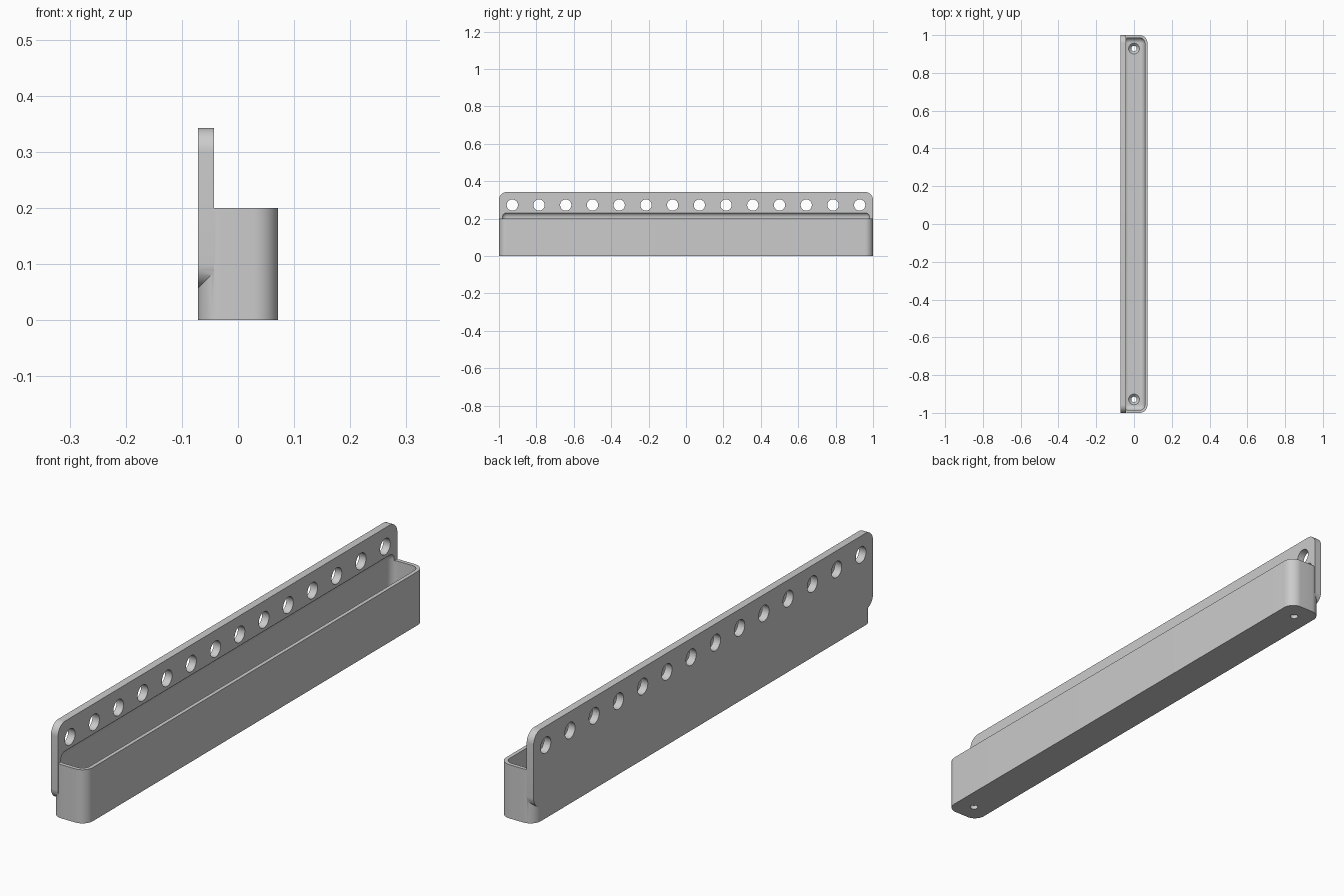
import bpy, bmesh
from math import sin, cos, pi

U = 1 / 70          # design unit; the tray is 140 units long
SEG = 12            # segments per quarter arc

cube = bpy.data.objects.get("Cube")
if cube:
    bpy.data.objects.remove(cube, do_unlink=True)

grey = bpy.data.materials.new("light grey plastic")
grey.use_nodes = True
grey.diffuse_color = (0.6, 0.6, 0.6, 1)
grey.node_tree.nodes["Principled BSDF"].inputs["Base Color"].default_value = (0.6, 0.6, 0.6, 1)


def rounded_rect(half_a, half_b, radius):
    """2D outline of a rounded rectangle centred on the origin."""
    points = []
    for quarter, (sa, sb) in enumerate([(1, 1), (-1, 1), (-1, -1), (1, -1)]):
        for i in range(SEG + 1):
            t = (quarter + i / SEG) * pi / 2
            points.append((sa * (half_a - radius) + radius * cos(t),
                           sb * (half_b - radius) + radius * sin(t)))
    return points


def circle(radius, count=40):
    return [(radius * cos(2 * pi * i / count), radius * sin(2 * pi * i / count))
            for i in range(count)]


def loft(bm, rings):
    """Skin a stack of equal-length rings and cap both ends."""
    rows = [[bm.verts.new([c * U for c in p]) for p in ring] for ring in rings]
    n = len(rows[0])
    for low, high in zip(rows, rows[1:]):
        for i in range(n):
            j = (i + 1) % n
            bm.faces.new((low[i], low[j], high[j], high[i]))
    bm.faces.new(rows[0][::-1])
    bm.faces.new(rows[-1])


def make_object(name, *stacks):
    bm = bmesh.new()
    for rings in stacks:
        loft(bm, rings)
    bmesh.ops.recalc_face_normals(bm, faces=bm.faces)
    mesh = bpy.data.meshes.new(name)
    bm.to_mesh(mesh)
    bm.free()
    mesh.materials.append(grey)
    obj = bpy.data.objects.new(name, mesh)
    bpy.context.collection.objects.link(obj)
    return obj


def at_height(outline, z, y=0):
    return [(a, b + y, z) for a, b in outline]


def at_depth(outline, x, y, z):
    return [(x, a + y, b + z) for a, b in outline]


def boolean(target, tool, operation):
    mod = target.modifiers.new(operation.title(), "BOOLEAN")
    mod.operation, mod.solver, mod.object = operation, "EXACT", tool
    bpy.context.view_layer.objects.active = target
    bpy.ops.object.modifier_apply(modifier=mod.name)
    bpy.data.objects.remove(tool, do_unlink=True)


# Tray body with rounded upright corners
body = rounded_rect(5, 70, 3)
tray = make_object("wall_tray", [at_height(body, 0), at_height(body, 14)])

# Tall mounting plate along the -x side
panel = rounded_rect(70, 10, 3)
plate = make_object("mounting_plate", [at_depth(panel, x, 0, 14) for x in (-5, -3)])
boolean(tray, plate, "UNION")

# Cavity with filleted floor, its rounded top biting into the plate
FILLET = 1.9
levels = []
for i in range(SEG + 1):
    t = i / SEG * pi / 2
    levels.append((FILLET * (1 - sin(t)), 2 + FILLET * (1 - cos(t))))
levels += [(inset, 18.4 - z) for inset, z in reversed(levels)]
cavity = make_object("cavity_cutter", [
    at_height(rounded_rect(4 - inset, 69 - inset, 2 - inset), z)
    for inset, z in levels])
boolean(tray, cavity, "DIFFERENCE")

# Row of round holes through the plate
holes = make_object("plate_hole_cutter", *[
    [at_depth(circle(2.1), x, -65 + 10 * k, 19.1) for x in (-6, -2)]
    for k in range(14)])
boolean(tray, holes, "DIFFERENCE")

# Countersunk screw holes in the floor
screws = make_object("screw_hole_cutter", *[
    [at_height(circle(r), z, y) for r, z in ((1, -1), (1, 1), (2, 2), (2, 3))]
    for y in (-65, 65)])
boolean(tray, screws, "DIFFERENCE")

# Smooth arcs, sharp edges
bpy.ops.object.select_all(action="DESELECT")
tray.select_set(True)
bpy.context.view_layer.objects.active = tray
bpy.ops.object.shade_smooth_by_angle(angle=pi / 6)
